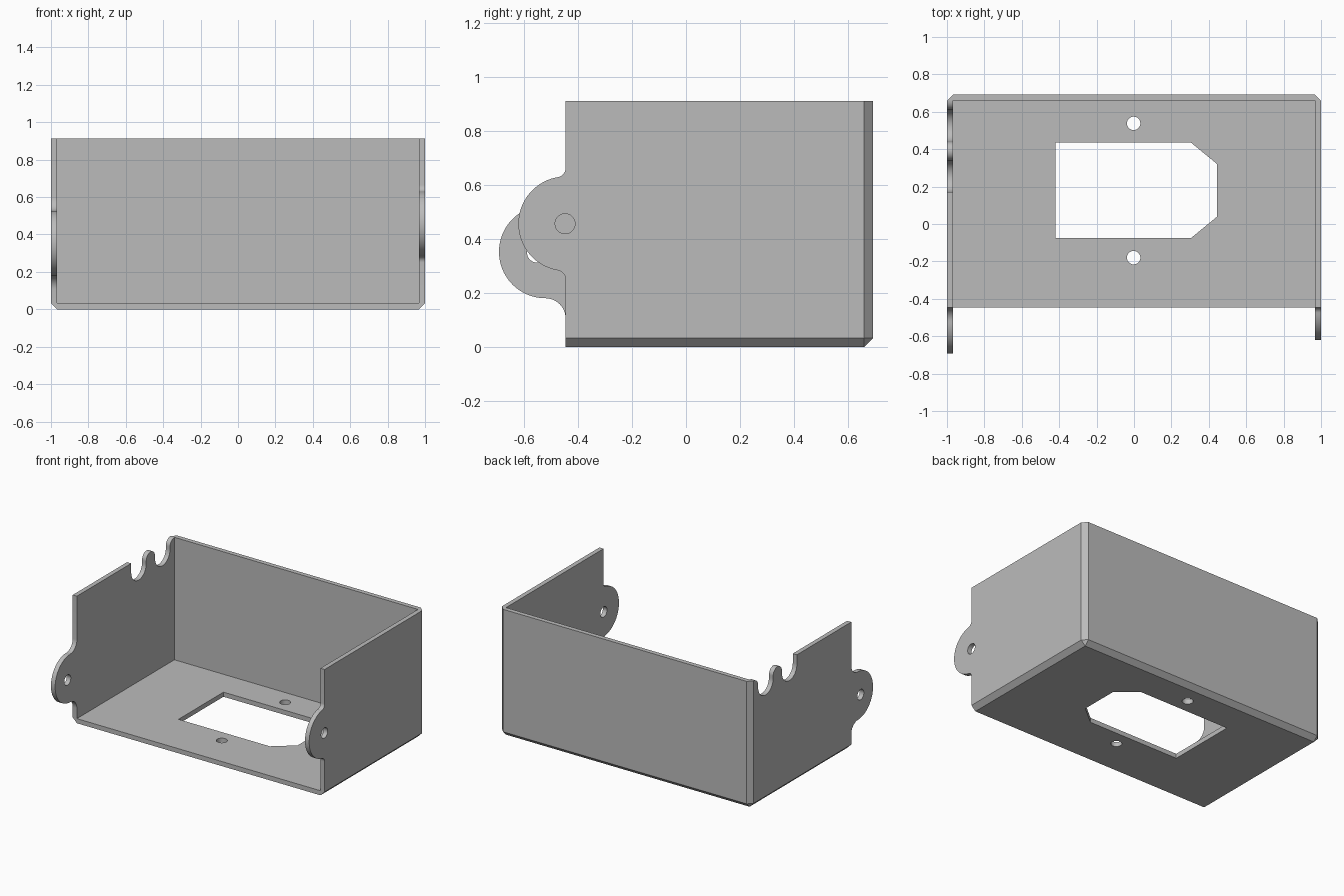
import bpy, bmesh
from math import sqrt, atan2, cos, sin, pi, radians
from mathutils import Matrix

if "Cube" in bpy.data.objects:
    bpy.data.objects.remove(bpy.data.objects["Cube"])

# Overall sizes: half width, back, wall front edge, height, sheet thickness
W, BACK, FRONT, H, T = 1.0, 0.693, -0.446, 0.912, 0.033
WI, BI = W - T, BACK - T

steel = bpy.data.materials.new("grey sheet metal")
steel.use_nodes = True
grey = (0.5, 0.5, 0.5, 1)
steel.diffuse_color = grey
steel.node_tree.nodes["Principled BSDF"].inputs["Base Color"].default_value = grey


def arc(cx, cy, r, a0, a1, n=20):
    return [(cx + r * cos(a0 + (a1 - a0) * i / n),
             cy + r * sin(a0 + (a1 - a0) * i / n)) for i in range(n + 1)]


def finish(obj):
    obj.data.materials.clear()
    obj.data.materials.append(steel)
    bpy.ops.object.select_all(action='DESELECT')
    obj.select_set(True)
    bpy.context.view_layer.objects.active = obj
    bpy.ops.object.shade_smooth_by_angle(angle=radians(30))


def panel(name, loops, placement):
    """Flat sheet from an outline plus hole loops, one thickness deep."""
    curve = bpy.data.curves.new(name, 'CURVE')
    curve.dimensions, curve.fill_mode, curve.extrude = '2D', 'BOTH', T / 2
    for pts in loops:
        spline = curve.splines.new('POLY')
        spline.points.add(len(pts) - 1)
        for p, (x, y) in zip(spline.points, pts):
            p.co = (x, y, 0, 1)
        spline.use_cyclic_u = True
    obj = bpy.data.objects.new(name, curve)
    bpy.context.collection.objects.link(obj)
    bpy.ops.object.select_all(action='DESELECT')
    obj.select_set(True)
    bpy.context.view_layer.objects.active = obj
    bpy.ops.object.convert(target='MESH')
    obj = bpy.context.object
    bm = bmesh.new()
    bm.from_mesh(obj.data)
    bmesh.ops.transform(bm, matrix=placement, verts=bm.verts)
    bmesh.ops.remove_doubles(bm, verts=bm.verts, dist=1e-5)
    bmesh.ops.recalc_face_normals(bm, faces=bm.faces)
    bm.to_mesh(obj.data)
    bm.free()
    finish(obj)


def hull(name, pts):
    """Convex solid around a few points."""
    bm = bmesh.new()
    for p in pts:
        bm.verts.new(p)
    bmesh.ops.convex_hull(bm, input=bm.verts)
    bmesh.ops.dissolve_limit(bm, angle_limit=0.01, verts=bm.verts, edges=bm.edges)
    bmesh.ops.recalc_face_normals(bm, faces=bm.faces)
    mesh = bpy.data.meshes.new(name)
    bm.to_mesh(mesh)
    bm.free()
    obj = bpy.data.objects.new(name, mesh)
    bpy.context.collection.objects.link(obj)
    finish(obj)


def ear(cy, cz, r, fillet):
    """Rounded lug on the wall's front edge, blended in with fillets, top to bottom."""
    fy = FRONT - fillet
    dz = sqrt((r + fillet) ** 2 - (fy - cy) ** 2)
    turn = atan2(dz, cy - fy)
    start = pi - turn
    return (arc(fy, cz + dz, fillet, 0, -turn, 10)
            + arc(cy, cz, r, start, 2 * pi - start, 40)[1:-1]
            + arc(fy, cz - dz, fillet, turn, 0, 10))


def side_wall(name, lug, hole, top, x):
    # local x, y, thickness become world y, z, x
    placement = Matrix(((0, 0, 1, x), (1, 0, 0, 0), (0, 1, 0, 0), (0, 0, 0, 1)))
    outline = [(FRONT, H)] + lug + [(FRONT, T), (BI, T)] + top
    panel(name, [outline, arc(*hole, 0.037, 0, 2 * pi, 32)[:-1]], placement)


# Floor with connector opening and two screw holes
opening = [(-0.42, -0.075), (0.305, -0.075), (0.445, 0.04),
           (0.445, 0.32), (0.305, 0.435), (-0.42, 0.435)]
screw_holes = [arc(-0.002, y, 0.036, 0, 2 * pi, 32)[:-1] for y in (-0.18, 0.538)]
floor = [(-WI, FRONT), (WI, FRONT), (WI, BI), (-WI, BI)]
panel("floor", [floor, opening] + screw_holes, Matrix.Translation((0, 0, T / 2)))

# Back wall
hull("back_wall", [(x, y, z) for x in (-WI, WI) for y in (BI, BACK) for z in (T, H)])

# Plain left wall with its lug
side_wall("left_wall", ear(FRONT, 0.457, 0.175, 0.035), (FRONT - 0.002, 0.457),
          [(BI, H)], W - T / 2)

# Right wall: larger lug, two round-bottomed cable notches and a rounded tooth
slot_r, tooth_r, slot_z = 0.085, 0.05, 0.845
notched_top = (arc(BI, H - tooth_r, tooth_r, pi / 2, pi, 10)
               + arc(0.525, slot_z, slot_r, 0, -pi)
               + arc(0.39, H - tooth_r, tooth_r, 0, pi)
               + arc(0.255, slot_z, slot_r, 0, -pi)
               + [(0.17, H)])
side_wall("right_wall", ear(-0.521, 0.353, 0.172, 0.075), (-0.552, 0.35),
          notched_top, -W + T / 2)

# Chamfered bends joining the panels
for side, s in (("left", 1), ("right", -1)):
    hull(side + "_bottom_bend", [(s * x, y, z) for y in (FRONT, BI)
                                 for x, z in ((WI, 0), (WI, T), (W, T))])
    hull(side + "_back_bend", [(s * x, y, z) for z in (T, H)
                               for x, y in ((WI, BI), (W, BI), (WI, BACK))])
    hull(side + "_corner", [(s * WI, BI, T), (s * WI, BI, 0),
                            (s * W, BI, T), (s * WI, BACK, T)])
hull("back_bottom_bend", [(x, y, z) for x in (-WI, WI)
                          for y, z in ((BI, 0), (BI, T), (BACK, T))])
